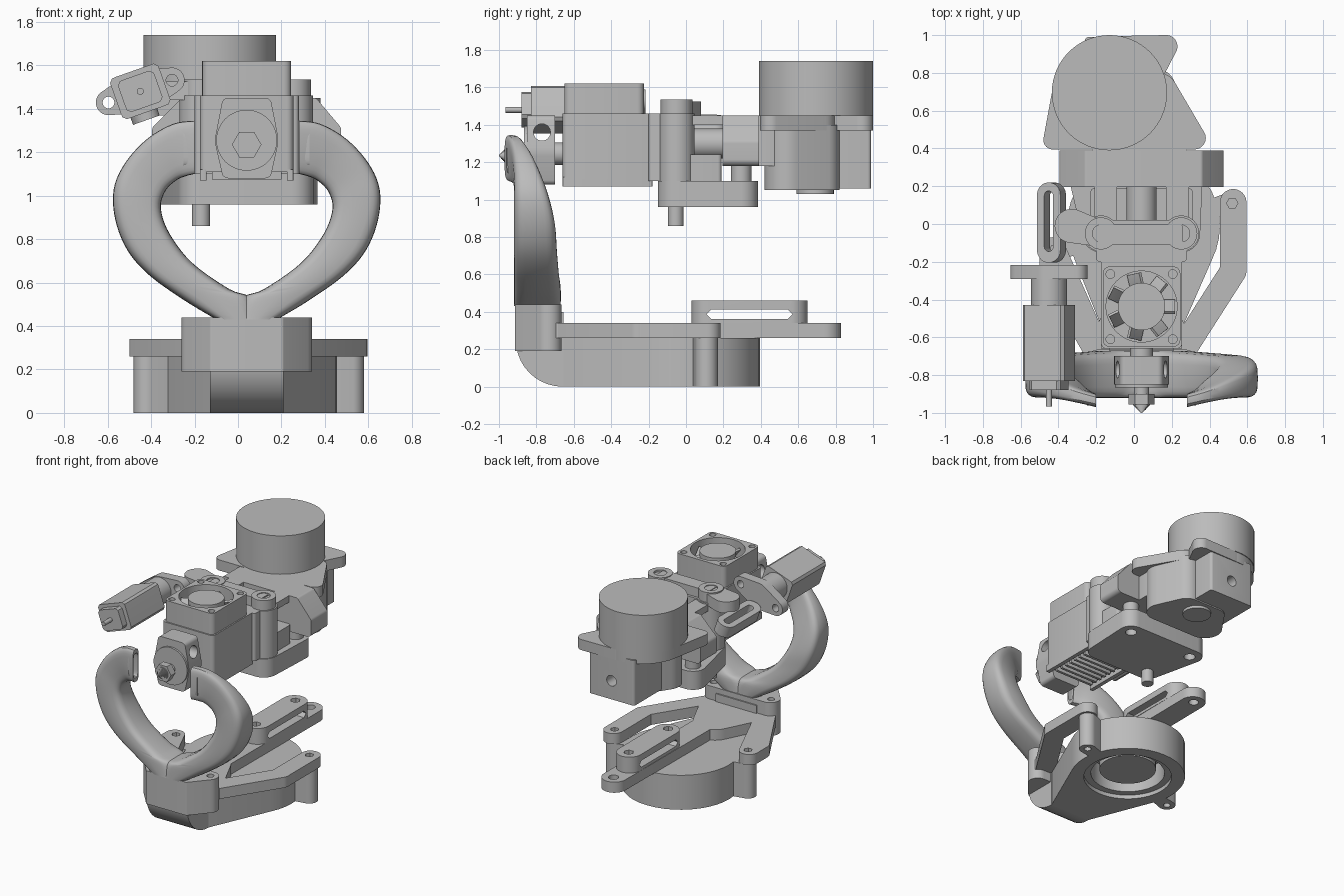
import bpy, bmesh, math
from mathutils import Matrix, Vector, geometry

old = bpy.data.objects.get("Cube")
if old:
    bpy.data.objects.remove(old, do_unlink=True)

grey = bpy.data.materials.new("plain grey")
grey.use_nodes = True
grey.diffuse_color = (0.5, 0.5, 0.5, 1)
grey.node_tree.nodes["Principled BSDF"].inputs["Base Color"].default_value = (0.5, 0.5, 0.5, 1)
MID = 0.04          # centre line of the tool head
parts = []


def finish(name, bm):
    bmesh.ops.recalc_face_normals(bm, faces=bm.faces)
    mesh = bpy.data.meshes.new(name)
    bm.to_mesh(mesh)
    bm.free()
    mesh.materials.append(grey)
    obj = bpy.data.objects.new(name, mesh)
    bpy.context.collection.objects.link(obj)
    parts.append(obj)
    return obj


def prism(name, outline, low, high, axis="z"):
    """Extrude a 2D outline along one axis."""
    place = {"x": lambda a, b, c: (c, a, b),
             "y": lambda a, b, c: (a, c, b),
             "z": lambda a, b, c: (a, b, c)}[axis]
    bm = bmesh.new()
    ends = [[bm.verts.new(place(a, b, c)) for a, b in outline] for c in (low, high)]
    bm.faces.new(ends[0])
    bm.faces.new(ends[1])
    count = len(outline)
    for i in range(count):
        j = (i + 1) % count
        bm.faces.new((ends[0][i], ends[0][j], ends[1][j], ends[1][i]))
    return finish(name, bm)


def hull(name, discs, low, high, axis="z", steps=40):
    """Extrude the convex outline wrapped around a few discs."""
    dots = [Vector((a + r * math.cos(math.tau * i / steps), b + r * math.sin(math.tau * i / steps)))
            for a, b, r in discs for i in range(steps)]
    outline = [dots[i] for i in geometry.convex_hull_2d(dots)]
    return prism(name, outline, low, high, axis)


def disc(name, a, b, r, low, high, axis="z", steps=48):
    return hull(name, [(a, b, r)], low, high, axis, steps)


def box(name, x, y, z, soft=0.02):
    corners = [(a + s * soft, b + t * soft, soft) for a, s in ((x[0], 1), (x[1], -1))
               for b, t in ((y[0], 1), (y[1], -1))]
    return hull(name, corners, z[0], z[1], "z", 16)


def cut(target, cutter):
    mod = target.modifiers.new("cut", "BOOLEAN")
    mod.operation, mod.object, mod.solver = "DIFFERENCE", cutter, "EXACT"
    with bpy.context.temp_override(object=target, active_object=target):
        bpy.ops.object.modifier_apply(modifier=mod.name)
    parts.remove(cutter)
    bpy.data.objects.remove(cutter, do_unlink=True)


# blower: round housing, outlet duct and intake
blower = hull("blower_housing", [(0.05, -0.01, 0.405), (-0.12, -0.65, 0.01), (0.2, -0.65, 0.01)], 0, 0.26)
for radius, depth in ((0.31, 0.03), (0.26, 0.2)):
    cut(blower, disc("cutter", 0.05, -0.01, radius, -0.1, depth))
disc("blower_hub", 0.05, -0.01, 0.2, 0.06, 0.22)
bend = [(-0.66 - 0.25 * math.cos(t * math.pi / 20), 0.25 - 0.25 * math.sin(t * math.pi / 20)) for t in range(11)]
prism("outlet_duct", bend + [(-0.655, 0), (-0.655, 0.4), (-0.91, 0.4)], -0.13, 0.21, "x")

# clamp plate over the blower, with screw lugs
lugs = {"right": (0.52, 0.11), "left": (-0.42, -0.14)}
for side, (x, y) in lugs.items():
    inner = (0.05 + 0.75 * (x - 0.05), -0.01 + 0.75 * (y + 0.01), 0.05)
    post = hull(side + "_lug_post", [(x, y, 0.06), inner], 0, 0.26)
    cut(post, disc("cutter", x, y, 0.025, -0.1, 0.1))
right_arm = [hull("right_arm", [(0.525, 0.115, 0.07), (0.525, -0.24, 0.07)], 0.26, 0.34),
             hull("right_brace", [(0.525, -0.25, 0.07), (0.25, -0.68, 0.07)], 0.26, 0.34)]
cut(right_arm[0], disc("cutter", *lugs["right"], 0.03, 0.2, 0.4, steps=6))
left_arm = hull("left_arm", [(-0.43, -0.14, 0.07), (-0.43, -0.26, 0.07), (-0.19, -0.68, 0.07)], 0.26, 0.34)
cut(left_arm, disc("cutter", *lugs["left"], 0.03, 0.2, 0.4, steps=6))
hull("plate_root", [(-0.2, -0.68, 0.06), (0.27, -0.68, 0.06), (MID, -0.4, 0.15)], 0.26, 0.34)

# slotted mounting rail
rail = hull("rail_base", [(0.08, 0.74, 0.09), (0.07, -0.6, 0.09)], 0.26, 0.34)
cut(rail, disc("cutter", 0.08, 0.75, 0.035, 0.2, 0.4))
riser = hull("rail_riser", [(0.08, 0.56, 0.09), (0.08, 0.12, 0.09)], 0.34, 0.46)
cut(riser, hull("cutter", [(0.135, 0.387, 0.025), (0.545, 0.387, 0.025)], -0.2, 0.4, "x", 4))
for y in (0.1, 0.57):
    cut(riser, disc("cutter", 0.08, y, 0.035, 0.42, 0.5, steps=6))

# front block under the air arms
shape = [(-0.19, -0.735, 0.07), (0.27, -0.735, 0.07), (-0.12, -0.9, 0.015), (0.2, -0.9, 0.015)]
hull("front_block", shape, 0.19, 0.395)
cap = hull("front_block_cap", shape, 0.395, 0.44)
for x in (-0.2, 0.28):
    cut(cap, disc("cutter", x, -0.73, 0.025, 0.41, 0.5))

# curved air arms: outer x z, inner x z, front y, back y
stations = [(.14, .43, -.04, .43, -.92, -.67), (.29, .52, -.02, .53, -.92, -.67),
            (.45, .635, .08, .57, -.92, -.68), (.55, .75, .25, .69, -.92, -.69),
            (.605, .89, .355, .825, -.92, -.7), (.612, 1.03, .395, .94, -.92, -.73),
            (.56, 1.15, .375, 1.02, -.92, -.77), (.46, 1.26, .325, 1.07, -.93, -.82),
            (.34, 1.33, .28, 1.09, -.95, -.87), (.24, 1.345, .24, 1.1, -.97, -.9)]


def smooth_path(points, steps=5):
    """Fill in a soft curve through the stations."""
    vectors = [Vector(p) for p in points]
    full = [vectors[0], *vectors, vectors[-1]]
    path = []
    for p, q, r, s in zip(full, full[1:], full[2:], full[3:]):
        for t in (i / steps for i in range(steps)):
            path.append(q + (r - p) * (t / 2) + (2 * p - 5 * q + 4 * r - s) * (t * t / 2)
                        + (3 * q - p - 3 * r + s) * (t ** 3 / 2))
    return path + [vectors[-1]]


def spread(value):
    return math.copysign(abs(value) ** 0.5, value)


def air_arm(name, side):
    bm = bmesh.new()
    rings = []
    path = smooth_path(stations)
    sections = [(s, 1, 0) for s in path] + [(path[-1], 0.75, 0), (path[-1], 0.7, 0.05)]
    for (ox, oz, ix, iz, front, back), size, sink in sections:
        ring = []
        for i in range(24):
            across = spread(math.cos(math.tau * i / 24)) * size / 2
            deep = spread(math.sin(math.tau * i / 24)) * size / 2
            x = (ox + ix) / 2 + (ox - ix) * across + sink
            z = (oz + iz) / 2 + (oz - iz) * across
            ring.append(bm.verts.new((MID + side * x, (front + back) / 2 + (back - front) * deep, z)))
        rings.append(ring)
    for a, b in zip(rings, rings[1:]):
        for i in range(24):
            j = (i + 1) % 24
            bm.faces.new((a[i], a[j], b[j], b[i]))
    bm.faces.new(rings[0])
    bm.faces.new(rings[-1])
    return finish(name, bm)


air_arm("left_air_arm", 1)
air_arm("right_air_arm", -1)

# heat sink block with fins below and fan on top
box("heat_sink_block", (-0.175, 0.255), (-0.66, -0.16), (1.11, 1.46), 0.03)
for i in range(9):
    y = -0.62 + i * 0.05
    box("cooling_fin", (-0.12, 0.2), (y, y + 0.02), (1.075, 1.12), 0.002)
for x in (-0.175, 0.225):
    box("fin_side_wall", (x, x + 0.03), (-0.66, -0.18), (1.07, 1.12), 0.005)
frame = box("fan_frame", (-0.165, 0.245), (-0.65, -0.225), (1.46, 1.62), 0.035)
cut(frame, disc("cutter", MID, -0.437, 0.188, 1.49, 1.7))
for x in (-0.125, 0.205):
    for y in (-0.61, -0.265):
        cut(frame, disc("cutter", x, y, 0.023, 1.56, 1.7, steps=20))
disc("fan_hub", MID, -0.437, 0.125, 1.48, 1.61)
for i in range(7):
    blade = box("fan_blade", (0.1, 0.178), (-0.008, 0.008), (-0.05, 0.05), 0.002)
    blade.data.transform(Matrix.Translation((MID, -0.437, 1.54)) @ Matrix.Rotation(math.tau * i / 7, 4, "Z")
                         @ Matrix.Rotation(0.7, 4, "X"))

# heater, neck and nozzle
heater = hull("heater_block", [(MID, 1.255, 0.145)] + [(MID + s * 0.085, z, 0.03) for s in (-1, 1)
                                                       for z in (1.11, 1.42)], -0.85, -0.7, "y")
cut(heater, disc("cutter", -0.77, 1.36, 0.045, -0.5, 0.5, "x"))
disc("heater_cover", MID, 1.255, 0.14, -0.865, -0.84, "y")
disc("heat_break", MID, 1.245, 0.06, -0.71, -0.64, "y")
disc("nozzle_neck", MID, 1.235, 0.04, -0.91, -0.85, "y")
disc("nozzle_hex", MID, 1.235, 0.068, -0.955, -0.9, "y", 6)
for i in range(8):
    disc("nozzle_tip", MID, 1.235, 0.045 * (1 - i / 8), -0.956 - 0.0055 * (i + 1), -0.95, "y")

# extruder body between heat sink and motor mount
pivots = [(-0.175, -0.05), (0.25, -0.05)]
for x, y in pivots:
    disc("pivot_post", x, y, 0.095, 0.96, 1.46)
    boss = disc("pivot_boss", x, y, 0.085, 1.45, 1.535)
    cut(boss, disc("cutter", x, y, 0.045, 1.52, 1.6))
box("extruder_body", (-0.2, 0.28), (-0.2, 0.02), (1.1, 1.46))
box("top_bar", (-0.19, 0.26), (-0.11, 0.0), (1.45, 1.53))
base = hull("lower_plate", [(x, y, 0.1) for x, y in pivots] + [(-0.265, 0.295, 0.09), (0.275, 0.295, 0.09)], 0.96, 1.1)
for x, y in ((-0.265, 0.295), (0.275, 0.295), pivots[1]):
    cut(base, disc("cutter", x, y, 0.04, 0.9, 1.02))
box("lower_housing", (-0.23, 0.31), (-0.13, 0.19), (1.05, 1.24))
disc("guide_pin", -0.17, -0.055, 0.042, 0.86, 1.0)
for x in (-0.265, 0.275):
    disc("spacer_post", x, 0.295, 0.055, 1.08, 1.2)
disc("drive_shaft", MID, 1.3, 0.08, 0.0, 0.25, "y")
hull("rear_bracket", [(-0.25, 1.43, 0.02), (0.35, 1.43, 0.02), (-0.36, 1.3, 0.035), (0.44, 1.3, 0.035),
                      (-0.36, 1.215, 0.035), (0.44, 1.215, 0.035)], 0.195, 0.39, "y")
for x in (-0.15, 0.23):
    hull("bracket_link", [(x, 0.25, 0.06), (x, 0.0, 0.06)], 1.4, 1.45)

# motor with three flange lugs and gear case
disc("motor", -0.13, 0.695, 0.305, 1.45, 1.74, steps=64)
hull("flange_left_lug", [(-0.13, 0.695, 0.3), (-0.43, 0.445, 0.05)], 1.37, 1.45)
hull("flange_right_lug", [(0.32, 0.455, 0.06), (0.13, 0.7, 0.1), (-0.1, 0.5, 0.1)], 1.37, 1.45)
hull("flange_rear_lug", [(0.17, 0.94, 0.06), (-0.1, 0.95, 0.045), (0.0, 0.7, 0.1)], 1.37, 1.45)
hull("gear_case", [(-0.2, 0.54, 0.12), (0.18, 0.54, 0.12), (-0.1, 0.72, 0.1), (0.12, 0.72, 0.1)], 1.05, 1.4)
case = box("gear_case_rear", (-0.26, 0.12), (0.6, 0.99), (1.06, 1.4))
cut(case, disc("cutter", -0.07, 1.2, 0.04, 0.9, 1.1, "y"))
disc("output_ring", 0.0, 0.69, 0.1, 1.03, 1.08)
box("mount_web", (-0.22, 0.28), (0.36, 0.5), (1.18, 1.45))

# tilted probe with ears, and its slotted holder
TILT = math.radians(19.4)


def tilted(a, b, r):
    return (-0.45 + a * math.cos(TILT) - b * math.sin(TILT), 1.48 + a * math.sin(TILT) + b * math.cos(TILT), r)


ears = [tilted(-0.155, 0, 0.058), tilted(0.155, 0, 0.058), tilted(0, 0, 0.1)]
flange = hull("probe_flange", ears, -0.29, -0.217, "y")
for x, z, r in ears[:2]:
    cut(flange, disc("cutter", x, z, 0.027, -0.4, 0, "y"))
disc("probe_collar", *tilted(0, 0, 0.095), -0.43, -0.28, "y")
for name, wide, low, high in (("probe_body", 0.09, -0.83, -0.43), ("probe_nose", 0.06, -0.88, -0.82)):
    hull(name, [tilted(s * wide, t * wide * 0.8, 0.03) for s in (-1, 1) for t in (-1, 1)], low, high, "y", 8)
disc("probe_pin", *tilted(0, 0, 0.016), -0.965, -0.87, "y")
holder = hull("probe_holder", [(0.0, -0.14, 0.065), (0.0, 0.155, 0.065)], -0.13, -0.04)
cut(holder, hull("cutter", [(0.0, -0.12, 0.025), (0.0, 0.15, 0.025)], -0.3, 0.3))
holder.data.transform(Matrix.Translation((-0.465, 0, 1.47)) @ Matrix.Rotation(-TILT, 4, "Y"))
hull("holder_link", [(-0.33, -0.01, 0.09), (-0.18, -0.05, 0.07)], 1.44, 1.525)

# smooth shading on the round surfaces only
for obj in bpy.context.selected_objects:
    obj.select_set(False)
for obj in parts:
    obj.select_set(True)
bpy.context.view_layer.objects.active = parts[0]
bpy.ops.object.shade_smooth_by_angle(angle=math.radians(30))
